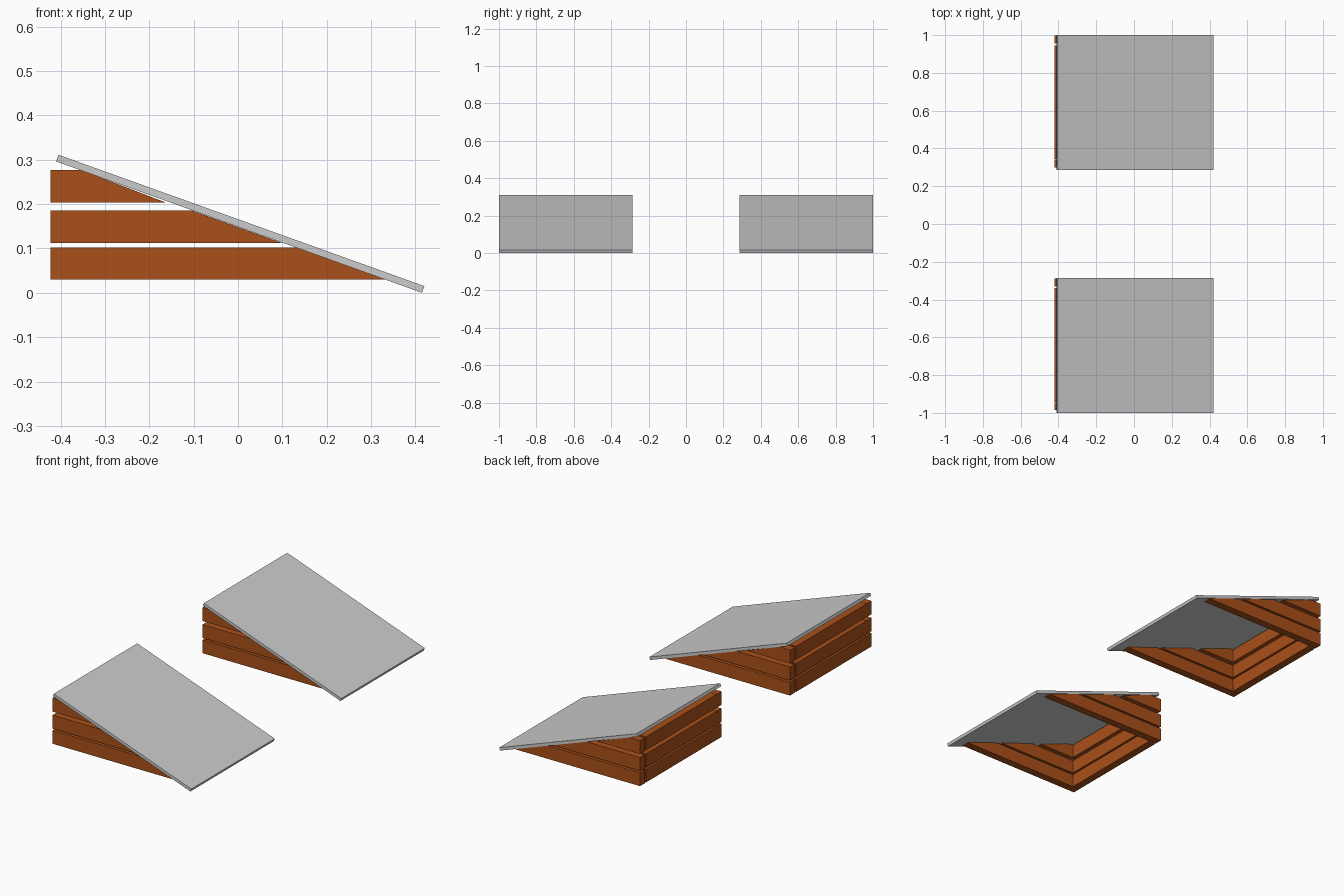
import bpy

if "Cube" in bpy.data.objects:
    bpy.data.objects.remove(bpy.data.objects["Cube"])

wood = bpy.data.materials.new("orange_wood")
wood.diffuse_color = (0.40, 0.08, 0.01, 1)
wood.use_nodes = True
wood.node_tree.nodes["Principled BSDF"].inputs["Base Color"].default_value = wood.diffuse_color


def prism(name, profile, y0, y1, mat=None):
    """Extrude an (x, z) profile, listed counter-clockwise from the front, along y."""
    n = len(profile)
    verts = [(x, y, z) for y in (y0, y1) for x, z in profile]
    faces = [tuple(range(n)), tuple(range(2 * n - 1, n - 1, -1))]
    faces += [(i, i + n, (i + 1) % n + n, (i + 1) % n) for i in range(n)]
    mesh = bpy.data.meshes.new(name)
    mesh.from_pydata(verts, [], faces)
    mesh.update()
    obj = bpy.data.objects.new(name, mesh)
    bpy.context.collection.objects.link(obj)
    if mat:
        mesh.materials.append(mat)
    return obj


BACK = -0.422      # outer face of the back planks
THICK = 0.042      # plank thickness
# bottom z, top z, x at the bottom of the slanted cut, x at its top
ROWS = {"lower": (0.03, 0.102, 0.334, 0.132),
        "middle": (0.112, 0.185, 0.10, -0.103),
        "upper": (0.204, 0.277, -0.164, -0.355)}

for side, y in (("front", -1.0), ("rear", 0.285)):
    # sloping ramp sheet
    prism(f"{side}_ramp_panel",
          [(-0.41, 0.296), (0.4146, 0.0), (0.42, 0.015), (-0.4046, 0.311)],
          y, y + 0.715)
    for row, (z0, z1, xb, xt) in ROWS.items():
        # side planks cut to the slope
        cut = [(BACK, z0), (xb, z0), (xt, z1), (BACK, z1)]
        prism(f"{side}_{row}_near_side_plank", cut, y + 0.014, y + 0.014 + THICK, wood)
        prism(f"{side}_{row}_far_side_plank", cut, y + 0.67, y + 0.67 + THICK, wood)
        # back plank between the sides, with a small gap at the far end
        xi = BACK + THICK
        prism(f"{side}_{row}_back_plank",
              [(BACK, z0), (xi, z0), (xi, z1), (BACK, z1)],
              y + 0.058, y + 0.66, wood)
